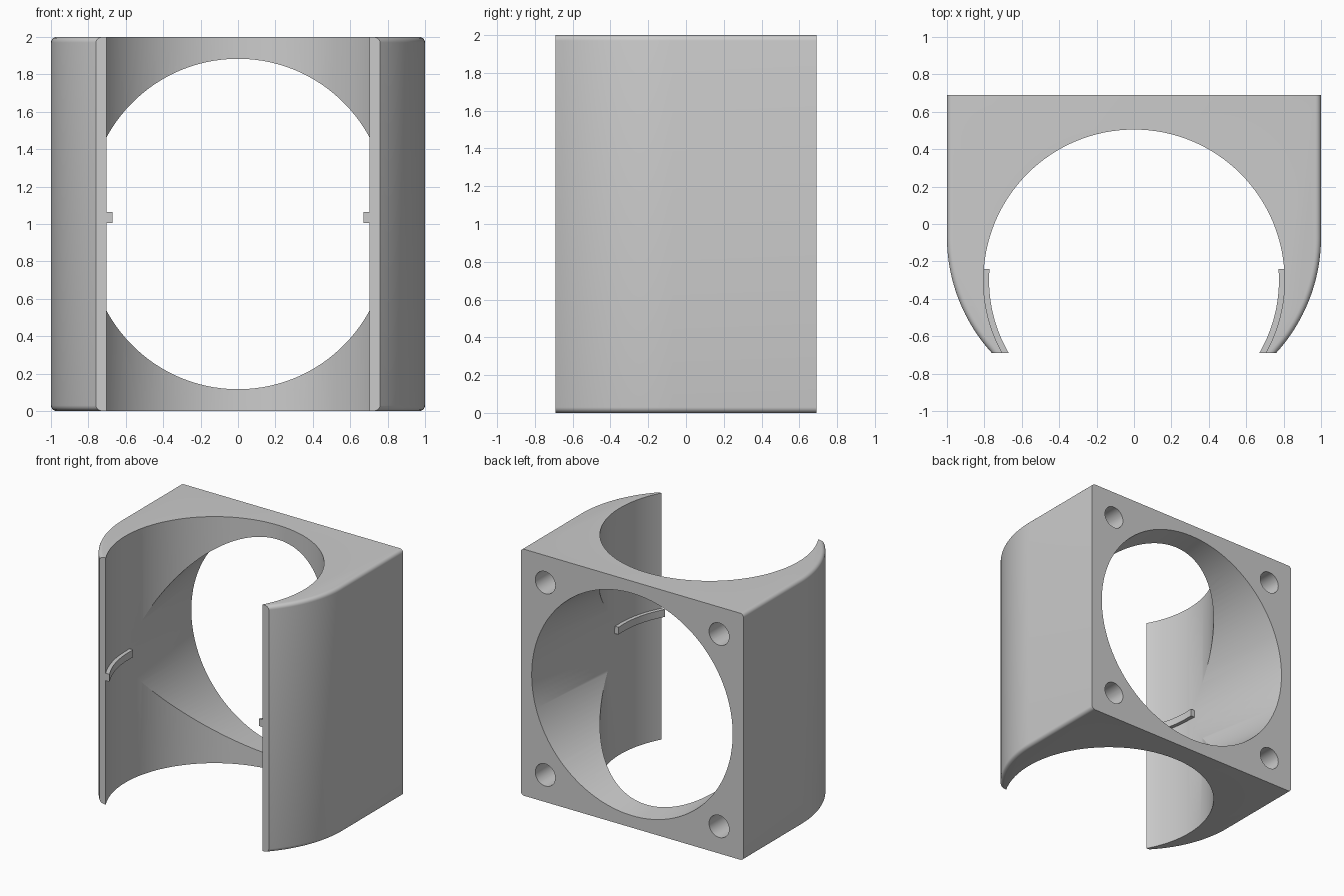
import bpy, bmesh, math
from mathutils import Matrix, Vector

if "Cube" in bpy.data.objects:
    bpy.data.objects.remove(bpy.data.objects["Cube"])

BACK, FRONT, HEIGHT = 0.69, -0.69, 2.0
BORE_R, BORE_Y = 0.805, -0.30      # vertical round bay
CURVE_Y, CURVE_R = -0.07, 0.92     # where the arms start curving in

grey = bpy.data.materials.new("plain grey")
grey.use_nodes = True
colour = (0.6, 0.6, 0.6, 1)
grey.diffuse_color = colour
grey.node_tree.nodes["Principled BSDF"].inputs["Base Color"].default_value = colour


def to_object(name, bm):
    bmesh.ops.recalc_face_normals(bm, faces=bm.faces)
    mesh = bpy.data.meshes.new(name)
    bm.to_mesh(mesh)
    bm.free()
    mesh.materials.append(grey)
    obj = bpy.data.objects.new(name, mesh)
    bpy.context.collection.objects.link(obj)
    return obj


def prism(points, z0, z1):
    bm = bmesh.new()
    face = bm.faces.new([bm.verts.new((x, y, z0)) for x, y in points])
    top = bmesh.ops.extrude_face_region(bm, geom=[face])["geom"]
    bmesh.ops.translate(bm, vec=(0, 0, z1 - z0),
                        verts=[v for v in top if isinstance(v, bmesh.types.BMVert)])
    return bm


def cone(name, start, end, r1, r2, sides):
    start, end = Vector(start), Vector(end)
    axis = end - start
    turn = Vector((0, 0, 1)).rotation_difference(axis).to_matrix().to_4x4()
    bm = bmesh.new()
    bmesh.ops.create_cone(bm, cap_ends=True, segments=sides, radius1=r1, radius2=r2,
                          depth=axis.length,
                          matrix=Matrix.Translation((start + end) / 2) @ turn)
    obj = to_object(name, bm)
    obj.hide_render = True
    return obj


def smooth(obj):
    bpy.ops.object.select_all(action="DESELECT")
    obj.select_set(True)
    bpy.context.view_layer.objects.active = obj
    bpy.ops.object.shade_smooth_by_angle(angle=math.radians(25))


# Housing: square back, sides curving inward to the front lips
steps = 24
side = [(1.0, BACK)]
for i in range(steps + 1):
    y = CURVE_Y + (FRONT - CURVE_Y) * i / steps
    side.append((1 - CURVE_R + math.sqrt(CURVE_R ** 2 - (y - CURVE_Y) ** 2), y))
bm = prism(side + [(-x, y) for x, y in reversed(side)], 0, HEIGHT)

# Rounded upper and lower rims on both sides
rims = [e for e in bm.edges
        if abs(e.verts[0].co.z - e.verts[1].co.z) < 1e-5
        and abs(e.verts[0].co.y - e.verts[1].co.y) > 1e-5]
bmesh.ops.bevel(bm, geom=rims, offset=0.03, offset_type="OFFSET", segments=5,
                profile=0.5, affect="EDGES", clamp_overlap=True)
housing = to_object("housing", bm)

# Round bay, tapered rear duct and four blind screw holes
cutters = [
    cone("bay_cutter", (0, BORE_Y, -0.1), (0, BORE_Y, HEIGHT + 0.1), BORE_R, BORE_R, 128),
    cone("duct_cutter", (0, BORE_Y, 1), (0, BACK + 0.03, 1), 0.803, 0.905, 128),
]
for sx in (-1, 1):
    for sz in (-1, 1):
        x, z = sx * 0.78, 1 + sz * 0.78
        cutters.append(cone("screw_cutter", (x, BACK - 0.4, z), (x, BACK + 0.05, z),
                            0.09, 0.09, 32))
for cutter in cutters:
    mod = housing.modifiers.new(cutter.name, "BOOLEAN")
    mod.operation, mod.solver, mod.object = "DIFFERENCE", "EXACT", cutter
    bpy.ops.object.select_all(action="DESELECT")
    housing.select_set(True)
    bpy.context.view_layer.objects.active = housing
    bpy.ops.object.modifier_apply(modifier=mod.name)
    bpy.data.objects.remove(cutter)
smooth(housing)


# Thin curved ribs on the inner wall of each arm
def rib_arc(radius):
    ys = [-0.24 + (FRONT + 0.24) * i / 16 for i in range(17)]
    return [(math.sqrt(radius ** 2 - (y - BORE_Y) ** 2), y) for y in ys]


for name, sign in (("left_rib", 1), ("right_rib", -1)):
    outline = rib_arc(BORE_R + 0.01) + rib_arc(BORE_R - 0.03)[::-1]
    rib = to_object(name, prism([(sign * x, y) for x, y in outline], 1.005, 1.065))
    smooth(rib)
